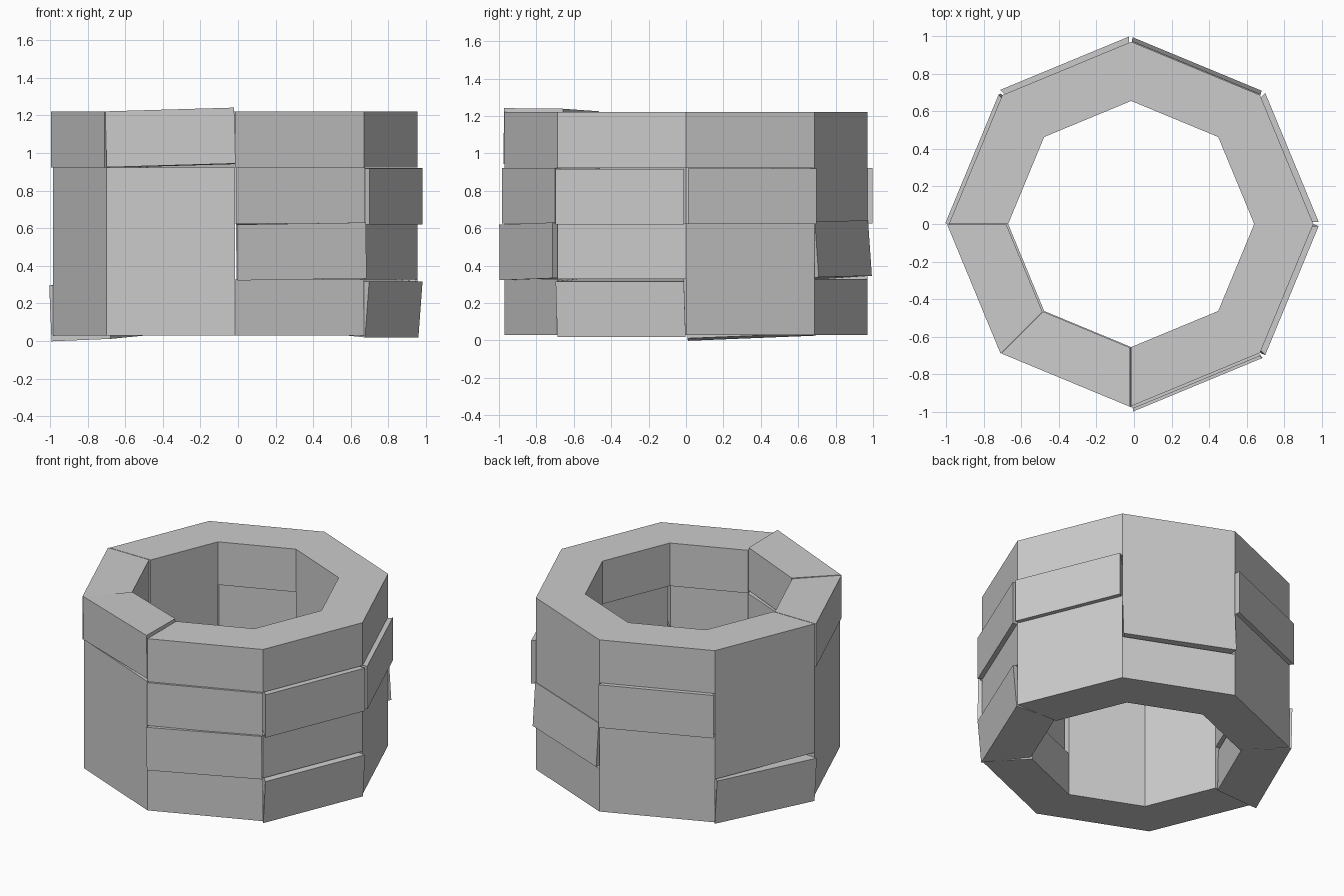
import bpy
import math
from mathutils import Matrix

if "Cube" in bpy.data.objects:
    bpy.data.objects.remove(bpy.data.objects["Cube"], do_unlink=True)

SIDES, COURSES = 8, 4
OUTER, INNER = 0.97, 0.655
COURSE = 0.2975
BASE, CENTRE_X = 0.03, -0.015

stone = bpy.data.materials.new("grey stone")
stone.use_nodes = True
grey = (0.6, 0.6, 0.6, 1)
stone.diffuse_color = grey
stone.node_tree.nodes["Principled BSDF"].inputs["Base Color"].default_value = grey

# Stones laid out of true: (course, side): outward, lift, tilt, lean
loose = {
    (0, 3): (0.015, -0.014, -0.037, 0.03),
    (0, 7): (0.018, 0.0, 0.0, 0.08),
    (1, 1): (0.015, 0.004, 0.01, -0.07),
    (1, 6): (0.03, 0.0, 0.015, 0.0),
    (2, 0): (0.03, -0.003, 0.0, 0.0),
    (2, 2): (0.03, 0.0, 0.0, 0.0),
    (2, 6): (0.015, 0.0, 0.0, 0.0),
    (2, 7): (0.03, -0.005, 0.0, 0.0),
    (3, 4): (0.01, 0.0, 0.0, 0.0),
    (3, 5): (0.005, 0.012, 0.027, 0.0),
}


def wedge_mesh():
    """One ring stone: local x points outward, y along the wall."""
    half = math.pi / SIDES
    mid = (OUTER + INNER) / 2 * math.cos(half)
    ring = [(r * math.cos(half) - mid, s * r * math.sin(half))
            for r, s in ((INNER, -1), (OUTER, -1), (OUTER, 1), (INNER, 1))]
    verts = [(x, y, z) for z in (-COURSE / 2, COURSE / 2) for x, y in ring]
    faces = [(3, 2, 1, 0), (4, 5, 6, 7)]
    faces += [(i, (i + 1) % 4, (i + 1) % 4 + 4, i + 4) for i in range(4)]
    mesh = bpy.data.meshes.new("ring_stone")
    mesh.from_pydata(verts, [], faces)
    mesh.materials.append(stone)
    return mesh, mid


mesh, mid = wedge_mesh()

# Stack the courses of stones
for course in range(COURSES):
    for side in range(SIDES):
        out, lift, tilt, lean = loose.get((course, side), (0, 0, 0, 0))
        block = bpy.data.objects.new(f"stone_course_{course + 1}_side_{side + 1}", mesh)
        bpy.context.collection.objects.link(block)
        z = BASE + COURSE * (course + 0.5) + lift
        block.matrix_world = (
            Matrix.Translation((CENTRE_X, 0, z))
            @ Matrix.Rotation((side + 0.5) * math.tau / SIDES, 4, "Z")
            @ Matrix.Translation((mid + out, 0, 0))
            @ Matrix.Rotation(tilt, 4, "X")
            @ Matrix.Rotation(lean, 4, "Y"))
